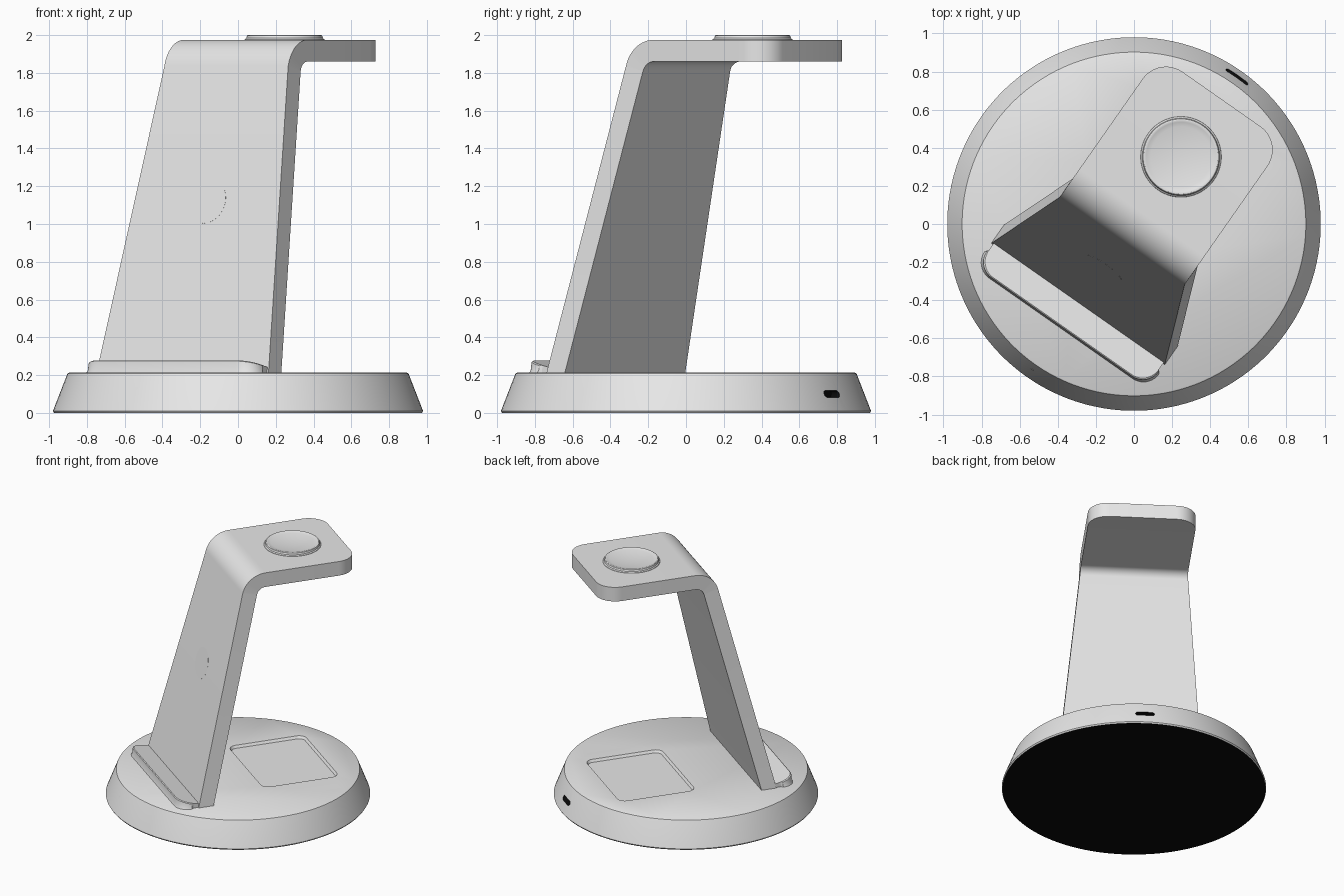
import bpy, bmesh, math
from mathutils import Matrix

if "Cube" in bpy.data.objects:
    bpy.data.objects.remove(bpy.data.objects["Cube"])

TURN = Matrix.Rotation(math.radians(-35), 4, 'Z')   # the stand is turned on its base


def material(name, value):
    m = bpy.data.materials.new(name)
    m.diffuse_color = (value, value, value, 1)
    m.use_nodes = True
    m.node_tree.nodes["Principled BSDF"].inputs["Base Color"].default_value = m.diffuse_color
    return m


GREY = material("grey_plastic", 0.8)
BLACK = material("black_rubber", 0.003)


def finish(name, bm, mats=(GREY,)):
    bm.transform(TURN)
    bmesh.ops.recalc_face_normals(bm, faces=bm.faces)
    me = bpy.data.meshes.new(name)
    bm.to_mesh(me)
    bm.free()
    for m in mats:
        me.materials.append(m)
    ob = bpy.data.objects.new(name, me)
    bpy.context.collection.objects.link(ob)
    return ob


def smooth(ob):
    bpy.ops.object.select_all(action='DESELECT')
    ob.select_set(True)
    bpy.context.view_layer.objects.active = ob
    bpy.ops.object.shade_smooth_by_angle(angle=math.radians(30))


def loft(rings):
    """Skin closed rings of equal length and cap both ends."""
    bm = bmesh.new()
    vs = [[bm.verts.new(p) for p in r] for r in rings]
    n = len(vs[0])
    for a, b in zip(vs, vs[1:]):
        for i in range(n):
            bm.faces.new((a[i], a[(i + 1) % n], b[(i + 1) % n], b[i]))
    bm.faces.new(vs[0])
    bm.faces.new(vs[-1])
    return bm


def lathe(profile, y=0, seg=128):
    return loft([[(r * math.cos(2 * math.pi * i / seg), y + r * math.sin(2 * math.pi * i / seg), z)
                  for i in range(seg)] for r, z in profile])


def round_rect(hx, y0, y1, r, n=10):
    pts = []
    for k, (cx, cy) in enumerate(((hx - r, y1 - r), (r - hx, y1 - r), (r - hx, y0 + r), (hx - r, y0 + r))):
        for i in range(n + 1):
            a = math.pi / 2 * (k + i / n)
            pts.append((cx + r * math.cos(a), cy + r * math.sin(a)))
    return pts


# round base with black underside
bm = lathe([(.974, 0), (.98, .01), (.905, .203), (.902, .209), (.895, .213)])
bm.normal_update()
for f in bm.faces:
    f.material_index = int(abs(f.normal.z) > .9 and f.calc_center_median().z < .005)
base = finish("base", bm, (GREY, BLACK))

# cutters: shallow charging tray, charging port at the back
tray = finish("tray_cutter", loft([[(x, y, z) for x, y in round_rect(.385 + g, .06 - g, .66 + g, .06 + g)]
                                   for z, g in ((.193, -.012), (.213, 0), (.25, 0))]), (GREY, BLACK))
slot = round_rect(.07, -.0175, .0175, .017, 6)
bm = loft([[(x, y, .1 + z) for x, z in slot] for y in (.89, 1.05)])
for f in bm.faces:
    f.material_index = 1
port = finish("port_cutter", bm, (GREY, BLACK))

bpy.context.view_layer.objects.active = base
for cutter in (tray, port):
    cutter.hide_render = True
    mod = base.modifiers.new("cut", 'BOOLEAN')
    mod.operation, mod.solver, mod.object = 'DIFFERENCE', 'EXACT', cutter
    bpy.ops.object.modifier_apply(modifier=mod.name)
for cutter in (tray, port):
    bpy.data.objects.remove(cutter)
smooth(base)

# leaning panel bending into the top shelf, one strip of constant thickness
T, RI, TOP, END, CORNER = .115, .07, 1.975, .80, .15
LEAN = math.radians(14)
CY, CZ = .071, TOP - T - RI


def half_width(z):
    return .40 + .157 * min(1, max(0, (1.835 - z) / 1.625))


def front_y(z):
    return -.513 + math.tan(LEAN) * (z - .21)


stations = [((front_y(.2), .2), (front_y(.2) + T / math.cos(LEAN), .2), None)]
for i in range(17):                                   # bend
    a = math.pi - LEAN + (LEAN - math.pi / 2) * i / 16
    c, s = math.cos(a), math.sin(a)
    stations.append(((CY + (RI + T) * c, CZ + (RI + T) * s), (CY + RI * c, CZ + RI * s), None))
for i in range(13):                                   # shelf end with rounded corners
    a = math.pi / 2 * i / 12
    y = END - CORNER + CORNER * math.sin(a)
    stations.append(((y, TOP), (y, TOP - T), .40 - CORNER + CORNER * math.cos(a)))
rings = []
for (yo, zo), (yi, zi), w in stations:
    wo, wi = w or half_width(zo), w or half_width(zi)
    rings.append([(-wo, yo, zo), (wo, yo, zo), (wi, yi, zi), (-wi, yi, zi)])
smooth(finish("panel_and_shelf", loft(rings)))

# phone ledge, its top sloping down towards the panel
rings = []
for g, level in ((.012, .205), (.004, .225), (0, None), (-.006, None)):
    ring = []
    for x, y in round_rect(.55 + g, -.66 - g, -.45, .1):
        top = .28 - .25 * (y + .66)
        ring.append((x, y, level or (top - .006 if g == 0 else top)))
    rings.append(ring)
# keep the back of the ledge square inside the panel
rings = [[(math.copysign(.545, x) if y > -.56 else x, y, z) for x, y, z in r] for r in rings]
smooth(finish("phone_ledge", loft(rings)))

# dished watch puck on the shelf
dish = [(.18 * (1 - i / 8) + .002, 1.998 - .016 * (1 - (1 - i / 8) ** 2)) for i in range(9)]
smooth(finish("watch_puck", lathe([(.213, 1.97), (.211, 1.978), (.203, 1.984), (.199, 1.997),
                                   (.194, 2.0), (.186, 2.0)] + dish, y=.43, seg=96)))

# faint round charging mark on the panel face
bm = lathe([(.12, -.004), (.12, .001)], seg=64)
bm.transform(Matrix.Translation((0, front_y(1.12), 1.12)) @ Matrix.Rotation(math.pi / 2 - LEAN, 4, 'X'))
finish("charging_mark", bm)

# tiny indicator light on the front of the base
bm = lathe([(.008, 0), (.008, .003)], seg=16)
bm.transform(Matrix.Translation((0, -.931, .13)) @ Matrix.Rotation(math.radians(69), 4, 'X'))
finish("indicator_light", bm)
